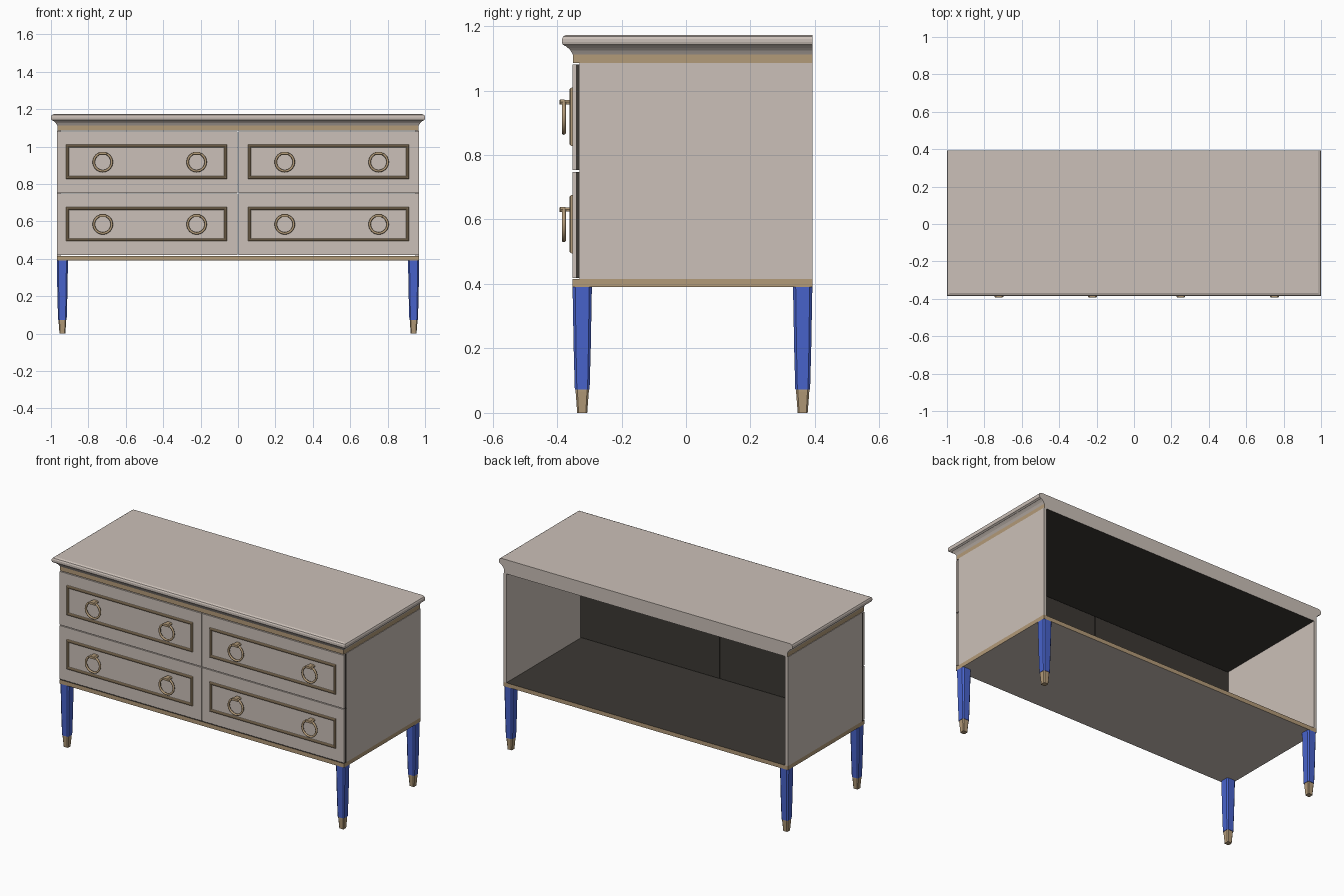
import bpy, bmesh, math
from mathutils import Matrix

if "Cube" in bpy.data.objects:
    bpy.data.objects.remove(bpy.data.objects["Cube"])


def mat(name, rgb):
    m = bpy.data.materials.new(name)
    m.diffuse_color = (*rgb, 1)
    m.use_nodes = True
    m.node_tree.nodes["Principled BSDF"].inputs["Base Color"].default_value = m.diffuse_color
    return m


TAUPE = mat("taupe paint", (0.60, 0.53, 0.48))
GOLD = mat("antique gold", (0.45, 0.325, 0.19))
BLUE = mat("blue lacquer", (0.065, 0.125, 0.60))
DARK = mat("dark interior", (0.045, 0.040, 0.034))
BACK = 0.392


def finish(name, bm, mats, smooth=False):
    bmesh.ops.recalc_face_normals(bm, faces=bm.faces)
    me = bpy.data.meshes.new(name)
    bm.to_mesh(me)
    bm.free()
    for m in mats:
        me.materials.append(m)
    if smooth:
        me.shade_smooth()
    ob = bpy.data.objects.new(name, me)
    bpy.context.collection.objects.link(ob)
    return ob


def loft(name, rings, mats, rule=None, close=False, smooth=False):
    """Join equal-length point rings; rule(i) gives the material of band i
    (-1 = first cap, -2 = last cap)."""
    bm = bmesh.new()
    vs = [[bm.verts.new(p) for p in r] for r in rings]
    n = len(rings[0])
    k = len(rings)
    for i in range(k if close else k - 1):
        for j in range(n):
            f = bm.faces.new((vs[i][j], vs[i][(j + 1) % n],
                              vs[(i + 1) % k][(j + 1) % n], vs[(i + 1) % k][j]))
            f.material_index = rule(i) if rule else 0
    if not close:
        for r, idx in ((vs[0], -1), (vs[-1], -2)):
            f = bm.faces.new(r)
            f.material_index = rule(idx) if rule else 0
    return finish(name, bm, mats, smooth)


def slab_ring(hx, yf, z):
    return [(-hx, yf, z), (hx, yf, z), (hx, BACK, z), (-hx, BACK, z)]


def box(name, x0, x1, y0, y1, z0, z1, m):
    rings = [[(x0, y0, z), (x1, y0, z), (x1, y1, z), (x0, y1, z)] for z in (z0, z1)]
    return loft(name, rings, [m])


# Table top with bevelled front and side edges
loft("table_top", [slab_ring(*p) for p in (
    (0.990, -0.375, 1.138), (0.998, -0.383, 1.143), (1.0, -0.385, 1.150),
    (1.0, -0.385, 1.160), (0.996, -0.381, 1.168), (0.985, -0.370, 1.173))], [TAUPE])

# Cornice: gold band, cove above, dark ceiling below, plain back
cornice = loft("cornice", [slab_ring(*p) for p in (
    (0.966, -0.351, 1.086), (0.966, -0.351, 1.112), (0.969, -0.354, 1.117),
    (0.974, -0.359, 1.125), (0.981, -0.366, 1.132), (0.988, -0.373, 1.138))],
    [TAUPE, GOLD, DARK], lambda i: {0: 1, -1: 2}.get(i, 0))
for f in cornice.data.polygons:
    if f.normal.y > 0.9:
        f.material_index = 0

# Bottom board: gold edge, dark floor inside, taupe underside
loft("bottom_board", [slab_ring(0.969, -0.352, z) for z in (0.390, 0.415)],
     [TAUPE, GOLD, DARK], lambda i: {0: 1, -1: 0, -2: 2}[i])

# Side panels
for s, n in ((-1, "left"), (1, "right")):
    a, b = sorted((s * 0.950, s * 0.969))
    box(n + "_side_panel", a, b, -0.330, BACK, 0.415, 1.086, TAUPE)


# Tapered legs with chamfered corners and gold feet
def leg_ring(cx, cy, h, z):
    c = h * 0.28
    pts = [(h, -h + c), (h, h - c), (h - c, h), (-h + c, h),
           (-h, h - c), (-h, -h + c), (-h + c, -h), (h - c, -h)]
    return [(cx + x, cy + y, z) for x, y in pts]


for cy, fb in ((-0.322, "front"), (0.362, "back")):
    for cx, lr in ((-0.939, "left"), (0.939, "right")):
        loft(f"{fb}_{lr}_leg", [leg_ring(cx, cy, h, z) for h, z in (
            (0.023, 0.072), (0.0265, 0.20), (0.030, 0.390))], [BLUE])
        loft(f"{fb}_{lr}_foot", [leg_ring(cx, cy, h, z) for h, z in (
            (0.0155, 0.0), (0.0205, 0.066), (0.0205, 0.072))], [GOLD])


# Raised gold frame, swept round a rectangle
def frame(name, x0, x1, z0, z1):
    prof = ((0, -0.351), (0.002, -0.358), (0.006, -0.361), (0.010, -0.361),
            (0.014, -0.358), (0.016, -0.351))
    loft(name, [[(x0 + d, y, z0 + d), (x1 - d, y, z0 + d),
                 (x1 - d, y, z1 - d), (x0 + d, y, z1 - d)] for d, y in prof],
         [GOLD], close=True)


# Ring pull: torus hanging from a small tapered block
def ring_pull(name, cx, cz):
    R, r, n, m = 0.048, 0.0065, 32, 10
    rings = []
    for i in range(n):
        a = 2 * math.pi * i / n
        ring = []
        for j in range(m):
            b = 2 * math.pi * j / m
            q = R + r * math.cos(b)
            ring.append((cx + q * math.cos(a), -0.379 + r * math.sin(b),
                         cz + q * math.sin(a)))
        rings.append(ring)
    loft(name + "_ring", rings, [GOLD], close=True, smooth=True)
    z = cz + 0.046
    sec = ((-0.022, -0.007), (0.022, -0.007), (0.024, 0.001),
           (0.016, 0.009), (-0.016, 0.009), (-0.024, 0.001))
    loft(name + "_block", [[(cx + x * k, y, z + d * k) for x, d in sec]
         for y, k in ((-0.351, 0.8), (-0.372, 0.8), (-0.378, 1.0),
                      (-0.390, 1.0), (-0.392, 0.85))], [GOLD])


# Drawers: two rows of two
for row, z0, z1, fz in (("lower", 0.419, 0.748, 0.494), ("upper", 0.753, 1.081, 0.827)):
    for side, x0, x1, fx, pulls in (
            ("left", -0.969, -0.002, -0.920, (-0.723, -0.221)),
            ("right", 0.002, 0.969, 0.053, (0.250, 0.752))):
        n = f"{row}_{side}_drawer"
        box(n + "_front", x0, x1, -0.352, -0.341, z0, z1, TAUPE)
        box(n + "_backing", x0, x1, -0.341, -0.330, z0, z1, DARK)
        frame(n + "_frame", fx, fx + 0.861, fz, fz + 0.183)
        for k, px in enumerate(pulls):
            ring_pull(f"{n}_pull_{k + 1}", px, fz + 0.090)
